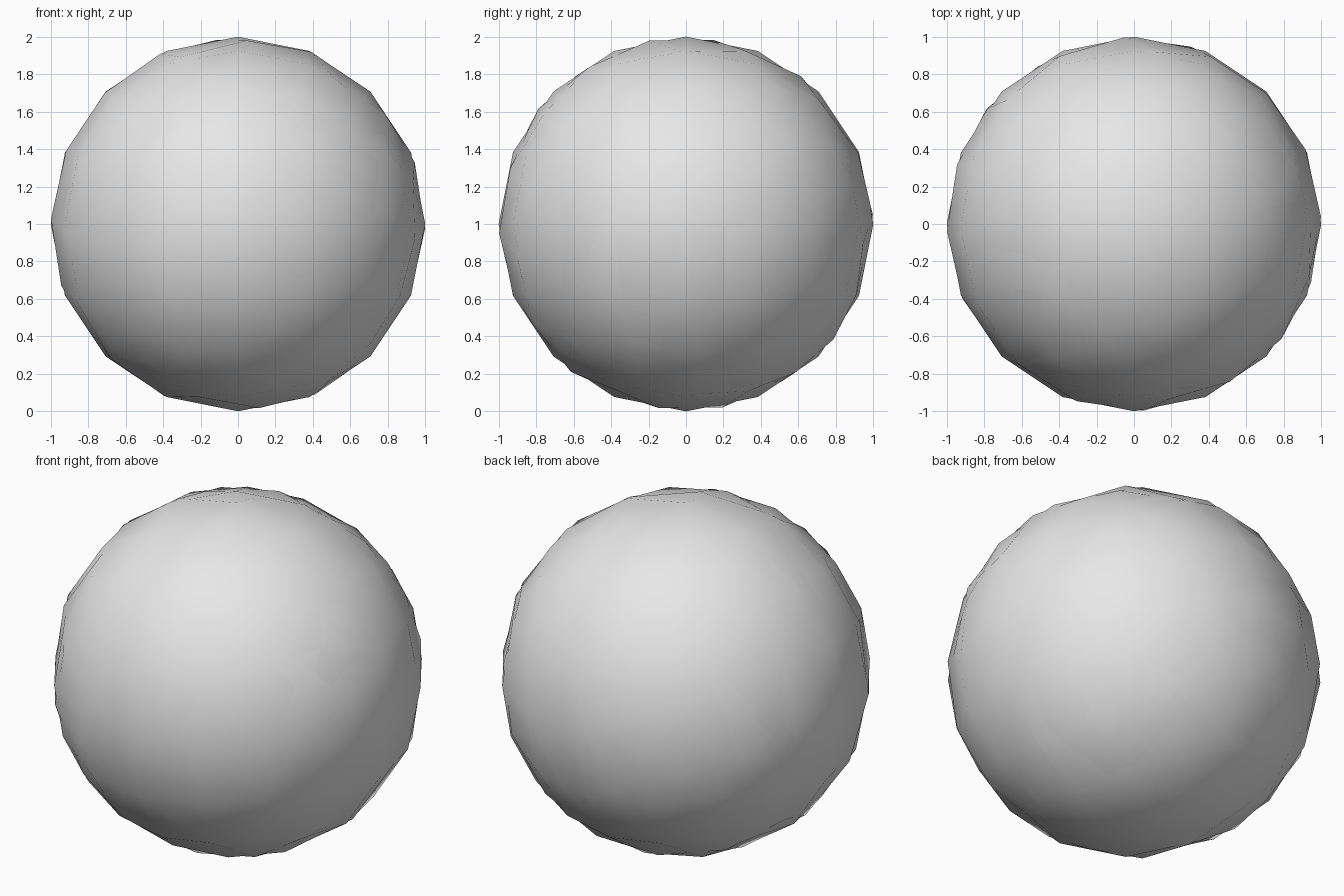
import bpy, bmesh, math
from mathutils import Matrix, Euler

if "Cube" in bpy.data.objects:
    bpy.data.objects.remove(bpy.data.objects["Cube"])

grey = bpy.data.materials.new("light_grey")
grey.diffuse_color = (0.8, 0.8, 0.8, 1)
grey.use_nodes = True
grey.node_tree.nodes["Principled BSDF"].inputs["Base Color"].default_value = grey.diffuse_color


def round_shell(name, turn):
    """Cube split twice and pushed out to a unit ball after each split."""
    bm = bmesh.new()
    bmesh.ops.create_cube(bm, size=2)
    for level in range(3):
        if level:
            bmesh.ops.subdivide_edges(bm, edges=bm.edges[:], cuts=1,
                                      use_grid_fill=True)
        for v in bm.verts:
            v.co.normalize()
    bmesh.ops.triangulate(bm, faces=bm.faces[:])
    angles = [math.radians(a) for a in turn]
    bm.transform(Matrix.Translation((0, 0, 1)) @ Euler(angles).to_matrix().to_4x4())
    for f in bm.faces:
        f.smooth = True
    mesh = bpy.data.meshes.new(name)
    bm.to_mesh(mesh)
    bm.free()
    mesh.materials.append(grey)
    obj = bpy.data.objects.new(name, mesh)
    bpy.context.collection.objects.link(obj)
    return obj


# Main ball, and a turned shell whose corners break through its flat facets
round_shell("ball", (0, 0, 0))
round_shell("turned_shell", (12, 20, 28))
